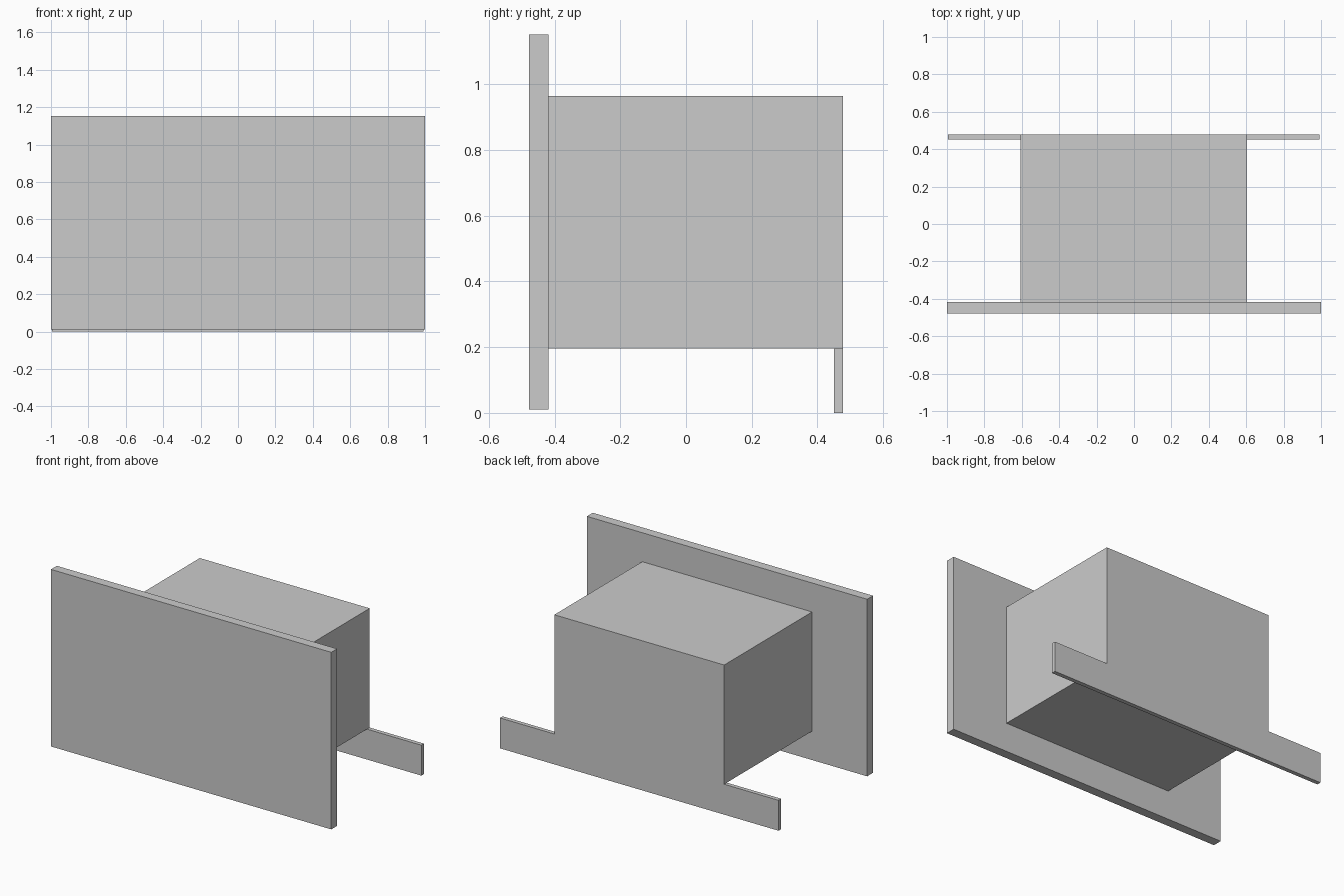
import bpy
import bmesh

if "Cube" in bpy.data.objects:
    bpy.data.objects.remove(bpy.data.objects["Cube"])


def box(name, x, y, z):
    """Axis-aligned box from (min, max) ranges."""
    bm = bmesh.new()
    bmesh.ops.create_cube(bm, size=1)
    for v in bm.verts:
        v.co = [r[0] if c < 0 else r[1] for c, r in zip(v.co, (x, y, z))]
    mesh = bpy.data.meshes.new(name)
    bm.to_mesh(mesh)
    bm.free()
    obj = bpy.data.objects.new(name, mesh)
    bpy.context.collection.objects.link(obj)
    return obj


# Large front plate
box("front_panel", (-1.0, 1.0), (-0.478, -0.418), (0.01, 1.152))
# Main housing, running into the front plate
box("housing", (-0.607, 0.605), (-0.477, 0.478), (0.196, 0.965))
# Low strip under the rear edge
box("rear_rail", (-0.995, 0.993), (0.451, 0.478), (0.0, 0.196))
